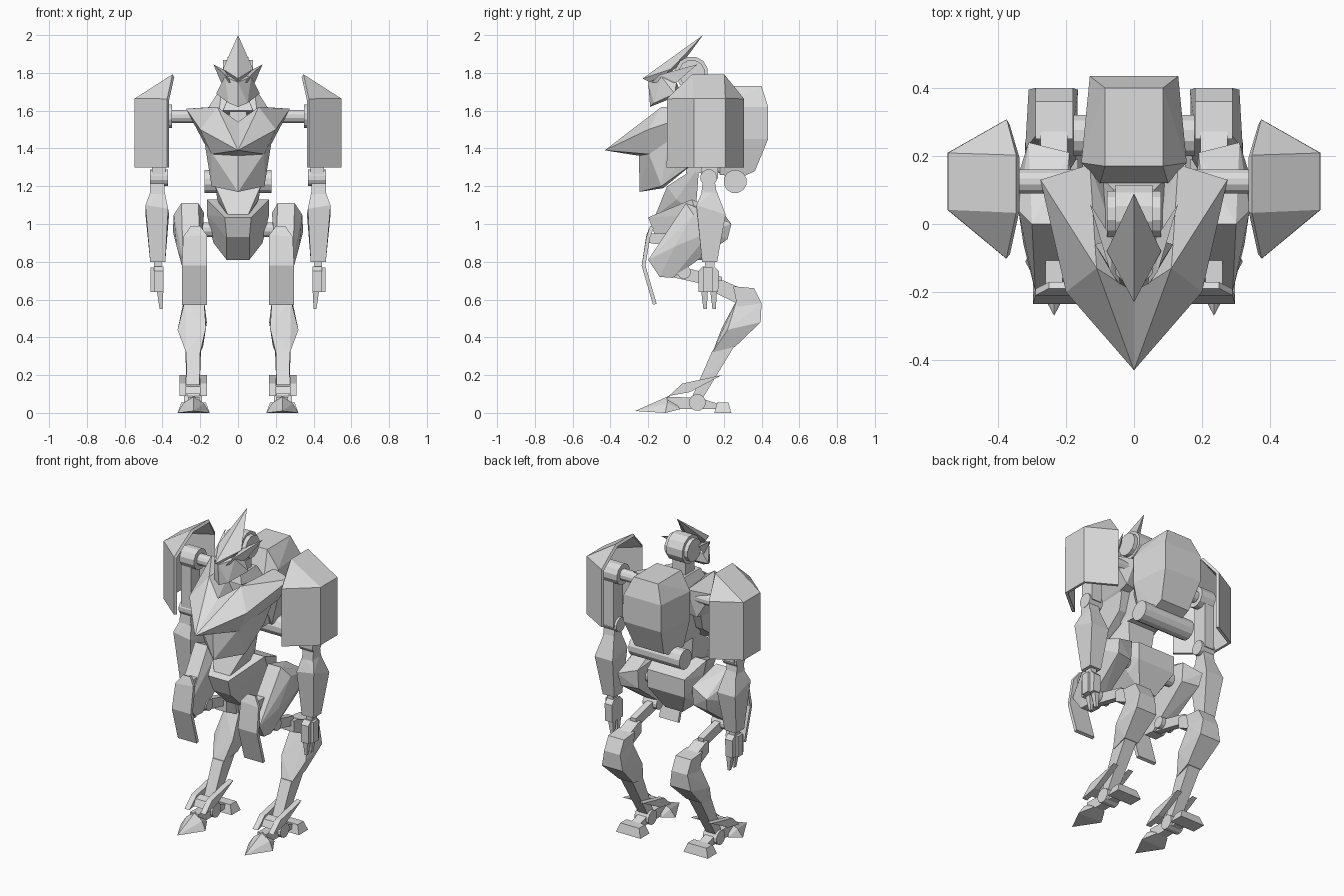
import bpy, bmesh, math
from mathutils import Vector

grey = bpy.data.materials.new("light_grey")
grey.diffuse_color = (0.72, 0.72, 0.72, 1)


def finish(name, bm, mirror):
    bmesh.ops.recalc_face_normals(bm, faces=bm.faces)
    me = bpy.data.meshes.new(name)
    bm.to_mesh(me)
    bm.free()
    me.materials.append(grey)
    ob = bpy.data.objects.new(name, me)
    bpy.context.collection.objects.link(ob)
    if mirror:
        ob.modifiers.new("mirror", 'MIRROR').use_mirror_merge = False
    return ob


def hull(name, pts, mirror=False, sym=False):
    """Faceted block around points; sym adds the left-hand points."""
    bm = bmesh.new()
    allpts = list(pts) + ([(-x, y, z) for x, y, z in pts if x] if sym else [])
    for p in allpts:
        bm.verts.new(p)
    res = bmesh.ops.convex_hull(bm, input=bm.verts[:])
    junk = {g for g in res["geom_interior"] + res["geom_unused"]
            if isinstance(g, bmesh.types.BMVert)}
    if junk:
        bmesh.ops.delete(bm, geom=list(junk), context='VERTS')
    bmesh.ops.dissolve_limit(bm, angle_limit=math.radians(2),
                             verts=bm.verts[:], edges=bm.edges[:])
    return finish(name, bm, mirror)


def slab(name, x0, x1, yz, mirror=True):
    """Side profile extruded from x0 to x1."""
    return hull(name, [(x, y, z) for x in (x0, x1) for y, z in yz], mirror)


def box(name, x0, x1, y0, y1, z0, z1, mirror=True):
    return slab(name, x0, x1, [(y0, z0), (y1, z0), (y1, z1), (y0, z1)], mirror)


def rod(name, x0, x1, y, z, r, mirror=True, n=12):
    ring = [(y + r * math.cos(2 * math.pi * (i + .5) / n),
             z + r * math.sin(2 * math.pi * (i + .5) / n)) for i in range(n)]
    return slab(name, x0, x1, ring, mirror)


def shell(name, pts, faces, thick):
    """Thin bent plate, one on each side."""
    bm = bmesh.new()
    vs = [bm.verts.new(p) for p in pts]
    for f in faces:
        bm.faces.new([vs[i] for i in f])
    ob = finish(name, bm, False)
    s = ob.modifiers.new("thickness", 'SOLIDIFY')
    s.thickness, s.offset = thick, 0
    ob.modifiers.new("mirror", 'MIRROR').use_mirror_merge = False
    return ob


# Head: crest, horns, mask, round helmet, neck
hull("crest", [(0, .09, 2), (0, -.23, 1.77), (.08, -.08, 1.82), (0, -.02, 1.85),
               (0, -.17, 1.74)], sym=True)
hull("horn", [(.13, .06, 1.845), (.07, -.14, 1.79), (.04, -.18, 1.75),
              (.09, -.05, 1.75), (.06, -.05, 1.81)], True)
hull("mask", [(0, -.2, 1.75), (.07, -.13, 1.78), (.115, -.06, 1.69), (.08, -.05, 1.75),
              (.05, -.17, 1.64), (0, -.19, 1.62), (.06, -.09, 1.66), (0, -.03, 1.7)], sym=True)
rod("helmet", -.055, .055, .03, 1.8, .088, False)
rod("helmet_side", .055, .08, .03, 1.8, .07)
box("neck", -.045, .045, -.02, .07, 1.5, 1.74, False)
hull("collar", [(.08, -.08, 1.6), (.06, -.06, 1.65), (.06, .1, 1.65), (.09, .13, 1.58)], sym=True)

# Chest: pointed breastplate halves, belly and spine
hull("breastplate", [(0, -.43, 1.39), (.2, -.2, 1.5), (.275, .13, 1.61), (.13, .175, 1.62),
                     (.11, -.13, 1.62), (0, -.2, 1.54), (0, -.24, 1.36), (.14, -.2, 1.37),
                     (.18, -.05, 1.43), (.18, .15, 1.45), (0, .1, 1.45)], True)
hull("belly", [(0, -.25, 1.37), (0, -.245, 1.17), (.14, -.2, 1.38), (.14, -.13, 1.2),
               (.18, -.1, 1.45), (.15, .05, 1.33), (.18, .12, 1.5), (0, -.12, 1.19)], sym=True)
hull("spine", [(.12, .02, 1.55), (.12, .2, 1.55), (.1, .0, 1.27), (.1, .2, 1.27)], sym=True)
hull("waist", [(.12, -.1, 1.2), (.1, .07, 1.31), (.05, -.165, 1.04), (.11, -.05, 1.13),
               (.07, .05, 1.05)], sym=True)

# Backpack with a roll beneath it
hull("backpack", [(.085, .17, 1.73), (.085, .40, 1.73),
                  (.155, .18, 1.62), (.13, .435, 1.62), (.1, .12, 1.6),
                  (.155, .18, 1.45), (.13, .435, 1.45), (.1, .12, 1.4),
                  (.11, .18, 1.26), (.1, .30, 1.25), (.1, .365, 1.28)], sym=True)
rod("back_roll", -.178, .178, .26, 1.225, .062, False)

# Shoulders: axle, hub and hollow guard
rod("shoulder_axle", .15, .38, .125, 1.57, .036)
rod("shoulder_hub", .35, .45, .125, 1.57, .065)
guard = [(.37, -.095), (.54, .045), (.54, .205), (.37, .3)]
shell("shoulder_guard",
      [(x, y, 1.3) for x, y in guard] + [(x, y, 1.66) for x, y in guard]
      + [(.342, .035, 1.785), (.342, .2, 1.785)],
      [(0, 1, 5, 4), (1, 2, 6, 5), (2, 3, 7, 6), (4, 5, 8), (5, 6, 9, 8), (6, 7, 9)], .018)

# Arms
box("upper_arm", .385, .455, .08, .17, 1.24, 1.57)
rod("elbow", .37, .467, .12, 1.245, .045)
hull("elbow_bracket", [(x, y, z) for x in (.39, .465) for y, z in
                       [(.08, 1.15), (.165, 1.15), (.15, 1.24), (.09, 1.24)]], True)
hull("forearm", [(.39, .09, 1.18), (.46, .09, 1.18), (.39, .16, 1.18), (.46, .16, 1.18),
                 (.37, .055, 1.08), (.49, .055, 1.1), (.365, .21, 1.05), (.49, .21, 1.05),
                 (.385, .085, .8), (.465, .085, .8), (.385, .165, .8), (.465, .165, .8)], True)
box("wrist", .405, .445, .1, .15, .74, .81)
hull("palm", [(x, y, z) for x in (.395, .445) for y, z in
              [(.065, .64), (.17, .64), (.175, .75), (.15, .775), (.09, .775), (.065, .75)]], True)
box("thumb", .445, .462, .09, .14, .64, .77)
for i, y in enumerate((.08, .128)):
    hull("finger_%d" % (i + 1), [(x, yy, .65) for x in (.395, .43) for yy in (y, y + .036)]
         + [(x, yy, .55) for x in (.4, .415) for yy in (y + .012, y + .03)], True)

# Hips
hull("pelvis", [(.165, .03, 1.13), (.165, .06, 1.05), (.07, -.2, 1.035), (.06, -.16, .93),
                (.06, -.03, .81), (.06, .12, .81), (.13, .1, .9), (.13, .2, .95),
                (.13, .2, 1.06)], sym=True)
rod("hip_axle", .1, .22, .1, .97, .04)

# Thighs and the bent plates hanging before them
hull("thigh", [(.21, .0, 1.11), (.3, .0, 1.11), (.34, .04, 1.05), (.345, .13, .96),
               (.18, .05, 1.06), (.19, .21, 1.04), (.31, .24, 1), (.3, .22, .92),
               (.19, .2, .92), (.2, -.2, .81), (.29, -.2, .81), (.325, -.06, .88),
               (.2, -.14, .72), (.28, -.14, .72), (.2, -.07, .715), (.28, -.07, .715)], True)
shell("thigh_plate", [(.165, -.165, .575), (.297, -.165, .575), (.165, -.225, .78),
                      (.297, -.225, .78), (.165, -.2, .94), (.29, -.2, .93),
                      (.2, -.18, .985), (.25, -.18, .985)],
      [(0, 1, 3, 2), (2, 3, 5, 4), (4, 5, 7, 6)], .02)
slab("plate_mount", .21, .26, [(-.2, .95), (-.2, .9), (-.05, .88), (-.05, .95)])

# Reversed lower legs
rod("knee", .19, .285, -.01, .745, .036)
slab("knee_strut", .215, .255, [(-.08, .72), (-.08, .77), (.03, .76), (.19, .72), (.19, .66), (.03, .715)])
slab("hock_joint", .195, .275, [(.165, .7), (.165, .63), (.2, .7), (.29, .66), (.27, .58)])
hull("hock", [(x, y, z) for x in (.18, .29) for y, z in
              [(.25, .67), (.36, .66), (.4, .58), (.27, .57), (.39, .5)]], True)
hull("calf", [(.18, .4, .58), (.29, .4, .58), (.18, .27, .6), (.28, .27, .6),
              (.165, .395, .48), (.31, .395, .48), (.17, .19, .45), (.32, .22, .44),
              (.185, .26, .35), (.285, .26, .35), (.2, .14, .32), (.275, .14, .32)], True)
hull("shin", [(.195, .26, .36), (.28, .26, .36), (.2, .14, .33), (.275, .14, .33),
              (.205, .165, .2), (.27, .165, .2), (.205, .03, .08), (.27, .03, .08),
              (.205, .09, .08), (.27, .09, .08)], True)

# Feet: ankle fins, arrow toe, heel
for side, x in (("inner", .165), ("outer", .275)):
    slab("ankle_fin_" + side, x, x + .035, [(-.09, .09), (-.02, .155), (.19, .2), (.02, .11)])
slab("ankle_bar", .165, .31, [(-.05, .1), (-.03, .14), (.02, .15), (.02, .11)])
rod("ankle", .19, .285, .06, .055, .045)
hull("toe", [(.235, -.27, .01), (.32, -.11, 0), (.15, -.11, 0), (.235, -.09, .09),
             (.29, -.1, .05), (.18, -.1, .05), (.275, -.03, .02), (.195, -.03, .02)], True)
slab("sole", .205, .265, [(-.1, .02), (-.1, .085), (.07, .08), (.18, .045), (.18, .02)])
hull("heel", [(x, y, 0) for x in (.15, .32) for y in (.15, .24)]
     + [(x, y, .055) for x in (.17, .3) for y in (.165, .225)], True)
